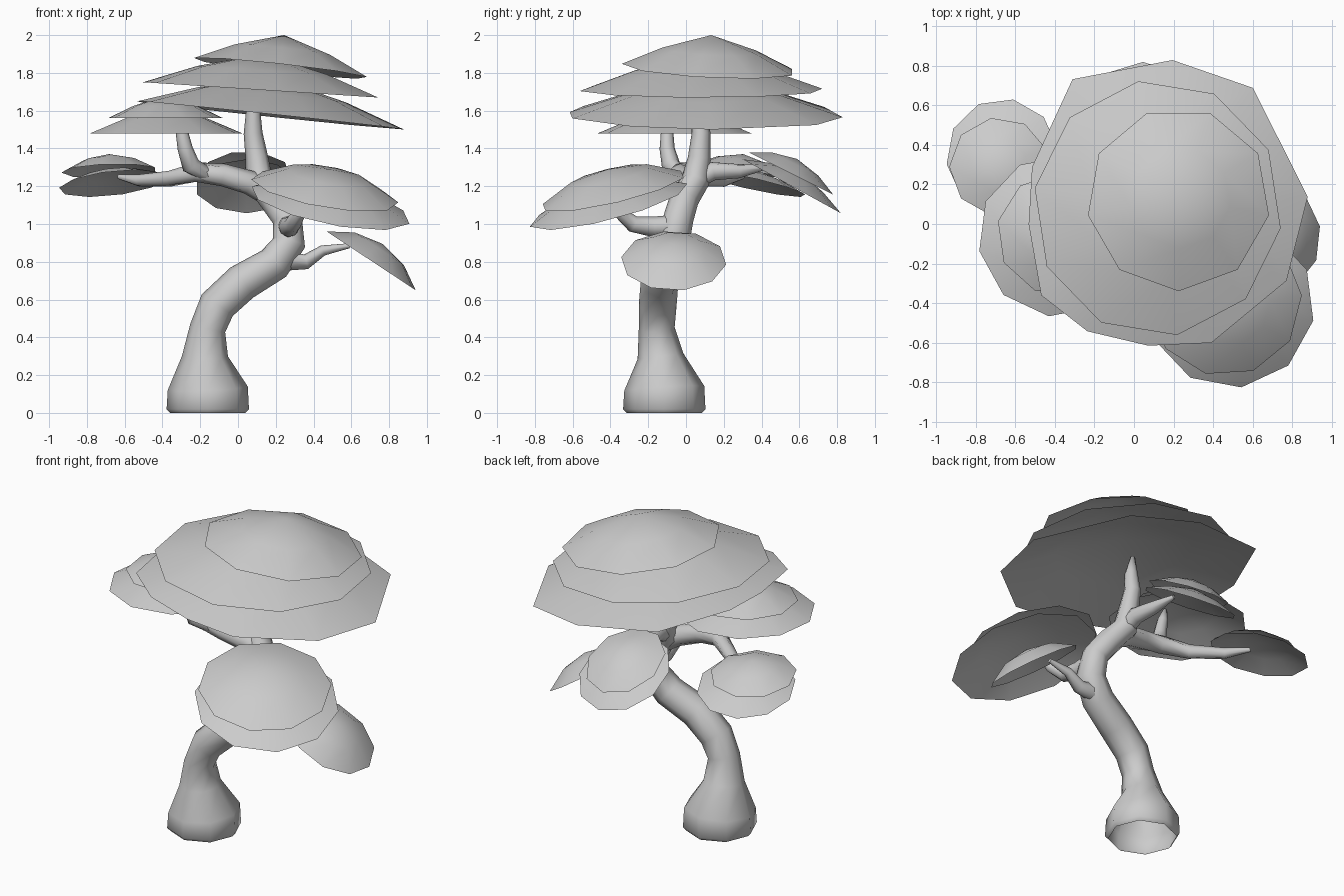
import bpy, bmesh, math
from mathutils import Vector


def finish(bm, name, angle):
    bmesh.ops.recalc_face_normals(bm, faces=bm.faces)
    mesh = bpy.data.meshes.new(name)
    bm.to_mesh(mesh)
    bm.free()
    ob = bpy.data.objects.new(name, mesh)
    bpy.context.collection.objects.link(ob)
    bpy.ops.object.select_all(action='DESELECT')
    ob.select_set(True)
    bpy.context.view_layer.objects.active = ob
    bpy.ops.object.shade_smooth_by_angle(angle=math.radians(angle))
    return ob


def limb(name, path, sides=8):
    """Tapered tube through (x, y, z, radius) points, open at its start."""
    bm = bmesh.new()
    pts = [Vector(p[:3]) for p in path]
    rings = []
    up = Vector((0, 0, 1))
    for i, p in enumerate(path):
        if i == 0:
            t = pts[1] - pts[0]
        elif i == len(pts) - 1:
            t = pts[i] - pts[i - 1]
        else:
            t = (pts[i + 1] - pts[i]).normalized() + (pts[i] - pts[i - 1]).normalized()
        q = up.rotation_difference(t.normalized())
        ring = []
        for k in range(sides):
            a = math.tau * k / sides
            ring.append(bm.verts.new(pts[i] + q @ Vector((math.cos(a), math.sin(a), 0)) * p[3]))
        rings.append(ring)
    for a, b in zip(rings, rings[1:]):
        for k in range(sides):
            j = (k + 1) % sides
            bm.faces.new((a[k], a[j], b[j], b[k]))
    bm.faces.new(rings[-1])
    return finish(bm, name, 80)


def leaf_pad(name, centre, rx, ry, h, sx=0, sy=0, sides=10, phase=0.0, bulge=0.72, corners=None):
    """Thin open dome: rim, middle ring and peak, tilted by slopes sx and sy.
    corners: optional (degrees, scale) pairs for an irregular rim."""
    bm = bmesh.new()
    c = Vector(centre)
    corners = corners or [(360 * (k + phase) / sides, 1) for k in range(sides)]
    sides = len(corners)

    def point(x, y, lift):
        return bm.verts.new(c + Vector((x - sx * lift, y - sy * lift, sx * x + sy * y + lift)))

    rim, mid = [[point(rx * f * s * math.cos(math.radians(a)),
                       ry * f * s * math.sin(math.radians(a)), lift) for a, s in corners]
                for f, lift in ((1, 0), (0.55, h * bulge))]
    peak = point(0, 0, h)
    for k in range(sides):
        j = (k + 1) % sides
        bm.faces.new((rim[k], rim[j], mid[j], mid[k]))
        bm.faces.new((mid[k], mid[j], peak))
    return finish(bm, name, 80)


# Leaning trunk running up into the crown
limb("trunk", [
    (-0.16, -0.115, 0.0, 0.20), (-0.16, -0.115, 0.02, 0.218), (-0.16, -0.115, 0.13, 0.212),
    (-0.175, -0.135, 0.30, 0.122), (-0.16, -0.155, 0.45, 0.095), (-0.11, -0.15, 0.57, 0.1),
    (0.02, -0.14, 0.69, 0.1), (0.19, -0.10, 0.79, 0.095), (0.27, -0.07, 0.90, 0.088),
    (0.26, -0.04, 1.03, 0.08), (0.19, -0.01, 1.13, 0.078), (0.11, 0.05, 1.23, 0.075),
    (0.10, 0.07, 1.35, 0.06), (0.08, 0.08, 1.48, 0.05), (0.08, 0.07, 1.6, 0.038),
    (0.06, 0.06, 1.72, 0.014)])

# Branches, each ending under its leaf pad
limb("left_branch", [
    (0.17, 0.02, 1.15, 0.06), (0.06, 0.0, 1.22, 0.065), (-0.08, -0.03, 1.26, 0.06),
    (-0.22, -0.02, 1.275, 0.055), (-0.36, 0.07, 1.24, 0.042), (-0.52, 0.2, 1.23, 0.033),
    (-0.63, 0.3, 1.25, 0.013)])
limb("left_upright_branch", [
    (-0.16, -0.03, 1.26, 0.04), (-0.25, -0.08, 1.31, 0.05), (-0.28, -0.1, 1.4, 0.04),
    (-0.3, -0.1, 1.5, 0.032), (-0.32, -0.1, 1.58, 0.012)])
limb("back_branch", [
    (0.11, 0.03, 1.22, 0.05), (0.1, 0.14, 1.28, 0.05), (0.08, 0.28, 1.28, 0.038),
    (0.05, 0.42, 1.3, 0.013)])
limb("front_branch", [
    (0.27, -0.04, 0.99, 0.06), (0.27, -0.17, 0.985, 0.055), (0.29, -0.28, 1.0, 0.045),
    (0.33, -0.36, 1.07, 0.033), (0.41, -0.39, 1.17, 0.013)])
limb("right_branch", [
    (0.22, -0.08, 0.81, 0.06), (0.36, -0.07, 0.80, 0.04), (0.45, -0.06, 0.86, 0.028),
    (0.59, -0.06, 0.885, 0.013)])

# Crown: three stacked layers
leaf_pad("crown_lower", (0.17, 0.1, 1.575), 0.71, 0.73, 0.2, -0.105, -0.01, bulge=0.55,
         corners=[(3, 1), (53, 1.01), (88, 1), (128, 1.1), (165, 1), (188, 1), (215, 1.1),
                  (237, 1.05), (262, 0.99), (288, 1.01), (328, 1)])
leaf_pad("crown_middle", (0.12, 0.08, 1.71), 0.63, 0.65, 0.19, -0.065, 0, phase=0.75, bulge=0.55)
leaf_pad("crown_top", (0.225, 0.125, 1.825), 0.465, 0.465, 0.175, -0.11, -0.05, sides=9,
         phase=0.75, bulge=0.55)

# Upper left pad: two level layers
leaf_pad("left_upper_pad_lower", (-0.38, -0.06, 1.48), 0.41, 0.41, 0.14, phase=0.3, bulge=0.55)
leaf_pad("left_upper_pad_top", (-0.385, -0.05, 1.56), 0.31, 0.31, 0.12, sides=9, phase=0.2, bulge=0.55)

# Lower left pad
leaf_pad("left_lower_pad_lower", (-0.665, 0.34, 1.215), 0.285, 0.295, 0.075, 0.11, -0.22, phase=0.2, bulge=0.6)
leaf_pad("left_lower_pad_top", (-0.68, 0.29, 1.28), 0.255, 0.25, 0.09, 0.03, -0.15, sides=9, phase=0.5, bulge=0.65)

# Back pad
leaf_pad("back_pad_lower", (0.045, 0.56, 1.2), 0.275, 0.26, 0.075, 0, -0.55, phase=0.5, bulge=0.6)
leaf_pad("back_pad_top", (0.045, 0.55, 1.27), 0.235, 0.23, 0.075, 0, -0.5, sides=9, phase=0.25, bulge=0.65)

# Front right pad
leaf_pad("front_pad_lower", (0.49, -0.41, 1.1), 0.425, 0.42, 0.12, -0.19, 0.25, phase=0.7, bulge=0.65)
leaf_pad("front_pad_top", (0.46, -0.385, 1.175), 0.39, 0.385, 0.115, -0.17, 0.23, phase=0.1)

# Small right pad
leaf_pad("right_pad", (0.705, -0.065, 0.805), 0.24, 0.28, 0.09, -0.66, 0, phase=0.3)
